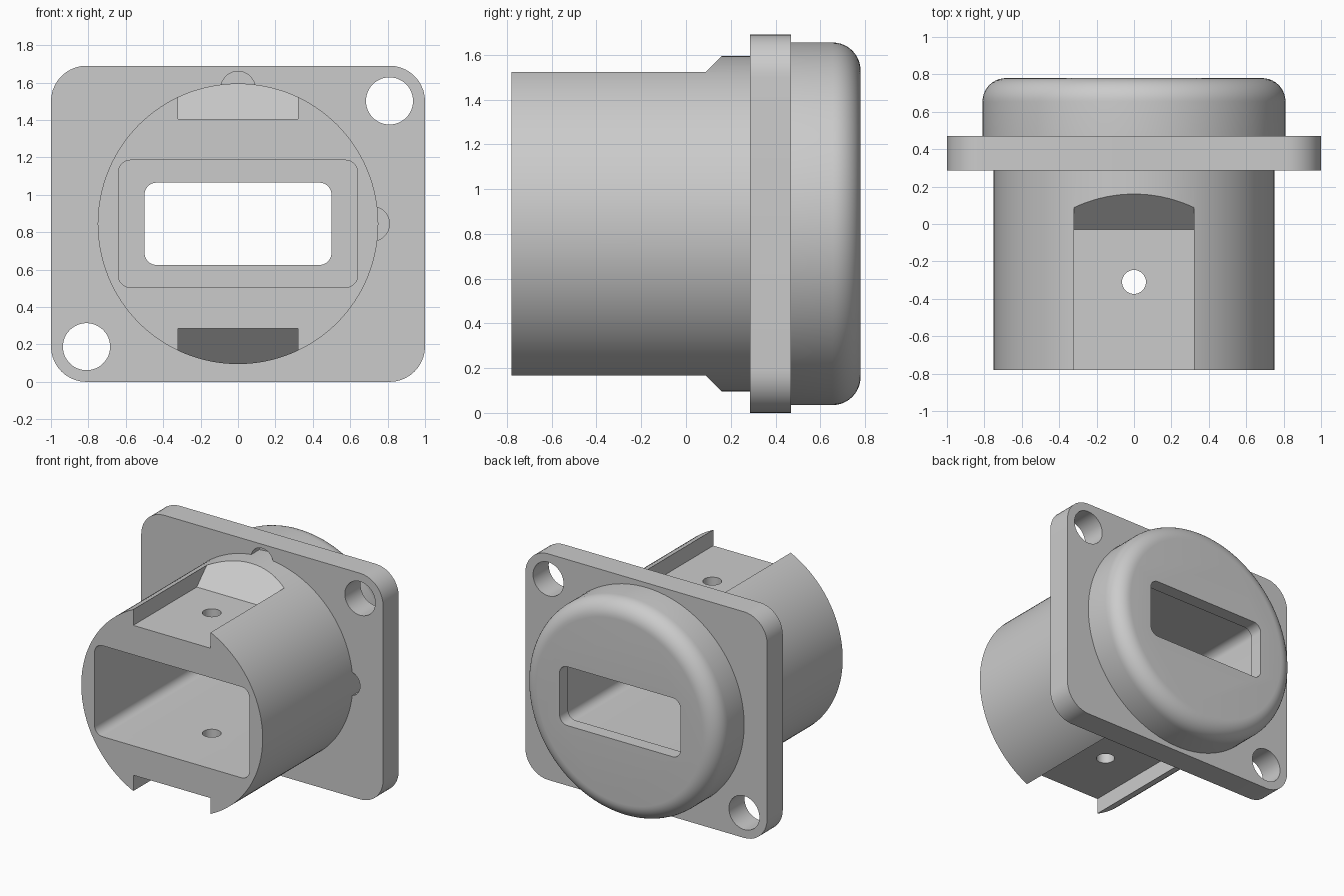
import bpy, bmesh
from math import sin, cos, pi
from mathutils import Vector

if "Cube" in bpy.data.objects:
    bpy.data.objects.remove(bpy.data.objects["Cube"])

CZ = 0.845  # height of the barrel axis


def prism(name, pts, place, a, b):
    """Extrude a 2D outline from a to b; place(u, v, w) maps it to 3D."""
    bm = bmesh.new()
    lo = [bm.verts.new(place(u, v, a)) for u, v in pts]
    hi = [bm.verts.new(place(u, v, b)) for u, v in pts]
    n = len(pts)
    bm.faces.new(lo)
    bm.faces.new(hi)
    for i in range(n):
        j = (i + 1) % n
        bm.faces.new((lo[i], lo[j], hi[j], hi[i]))
    return finish(name, bm)


def finish(name, bm):
    bmesh.ops.recalc_face_normals(bm, faces=bm.faces)
    mesh = bpy.data.meshes.new(name)
    bm.to_mesh(mesh)
    bm.free()
    ob = bpy.data.objects.new(name, mesh)
    bpy.context.collection.objects.link(ob)
    return ob


def along_y(u, v, w):
    return Vector((u, w, v))


def along_z(u, v, w):
    return Vector((u, v, w))


def along_x(u, v, w):
    return Vector((w, u, v))


def circle(cu, cv, r, n=48):
    return [(cu + r * cos(2 * pi * i / n), cv + r * sin(2 * pi * i / n)) for i in range(n)]


def rounded_rect(hw, hh, r, n=10):
    pts = []
    for k, (sx, sz) in enumerate(((1, 1), (-1, 1), (-1, -1), (1, -1))):
        for i in range(n + 1):
            t = (k + i / n) * pi / 2
            pts.append((sx * (hw - r) + r * cos(t), CZ + sz * (hh - r) + r * sin(t)))
    return pts


def lathe(name, profile, n=128):
    """Revolve (radius, y) points around the barrel axis."""
    bm = bmesh.new()
    rings = [[bm.verts.new((r * cos(2 * pi * i / n), y, CZ + r * sin(2 * pi * i / n)))
              for i in range(n)] for r, y in profile]
    for p, q in zip(rings, rings[1:]):
        for i in range(n):
            j = (i + 1) % n
            bm.faces.new((p[i], p[j], q[j], q[i]))
    bm.faces.new(rings[0])
    bm.faces.new(rings[-1])
    return finish(name, bm)


def boolean(ob, other, op='DIFFERENCE'):
    other.hide_render = True
    mod = ob.modifiers.new(op.title(), 'BOOLEAN')
    mod.object, mod.operation, mod.solver = other, op, 'EXACT'
    bpy.context.view_layer.objects.active = ob
    bpy.ops.object.modifier_apply(modifier=mod.name)
    bpy.data.objects.remove(other)


# Mounting flange with two screw holes and two small index recesses
body = prism("connector_body", rounded_rect(1.0, 0.845, 0.19), along_y, 0.285, 0.47)
for s in (-1, 1):
    boolean(body, prism("screw_hole", circle(s * 0.81, CZ + s * 0.657, 0.126), along_y, 0.1, 0.7))
for x, z in ((0, 1.568), (0.718, CZ)):
    boolean(body, prism("index_recess", circle(x, z, 0.092), along_y, 0.2, 0.38))

# Round barrel and rounded rear cap
fillet = [(0.685 + 0.125 * cos(i * pi / 20), 0.655 + 0.125 * sin(i * pi / 20)) for i in range(11)]
barrel = lathe("barrel", [(0.75, -0.78), (0.75, 0.42), (0.81, 0.42)] + fillet)
boolean(body, barrel, 'UNION')

# Stepped rectangular opening
boolean(body, prism("front_pocket", rounded_rect(0.64, 0.34, 0.065), along_y, -1, 0.68))
boolean(body, prism("rear_window", rounded_rect(0.5, 0.22, 0.065), along_y, 0.5, 1))

# Ramped latch slots above and below, each with a pin hole
for s in (-1, 1):
    slot = [(-1, CZ + s * 0.56), (-0.03, CZ + s * 0.56), (0.21, CZ + s * 0.8), (-1, CZ + s * 0.8)]
    boolean(body, prism("latch_slot", slot, along_x, -0.32, 0.32))
boolean(body, prism("pin_hole", circle(0, -0.31, 0.064, 32), along_z, -0.5, 2.2))

# Smooth curved surfaces, keep the edges crisp
bpy.ops.object.select_all(action='DESELECT')
body.select_set(True)
bpy.context.view_layer.objects.active = body
bpy.ops.object.shade_smooth_by_angle(angle=pi / 6)
